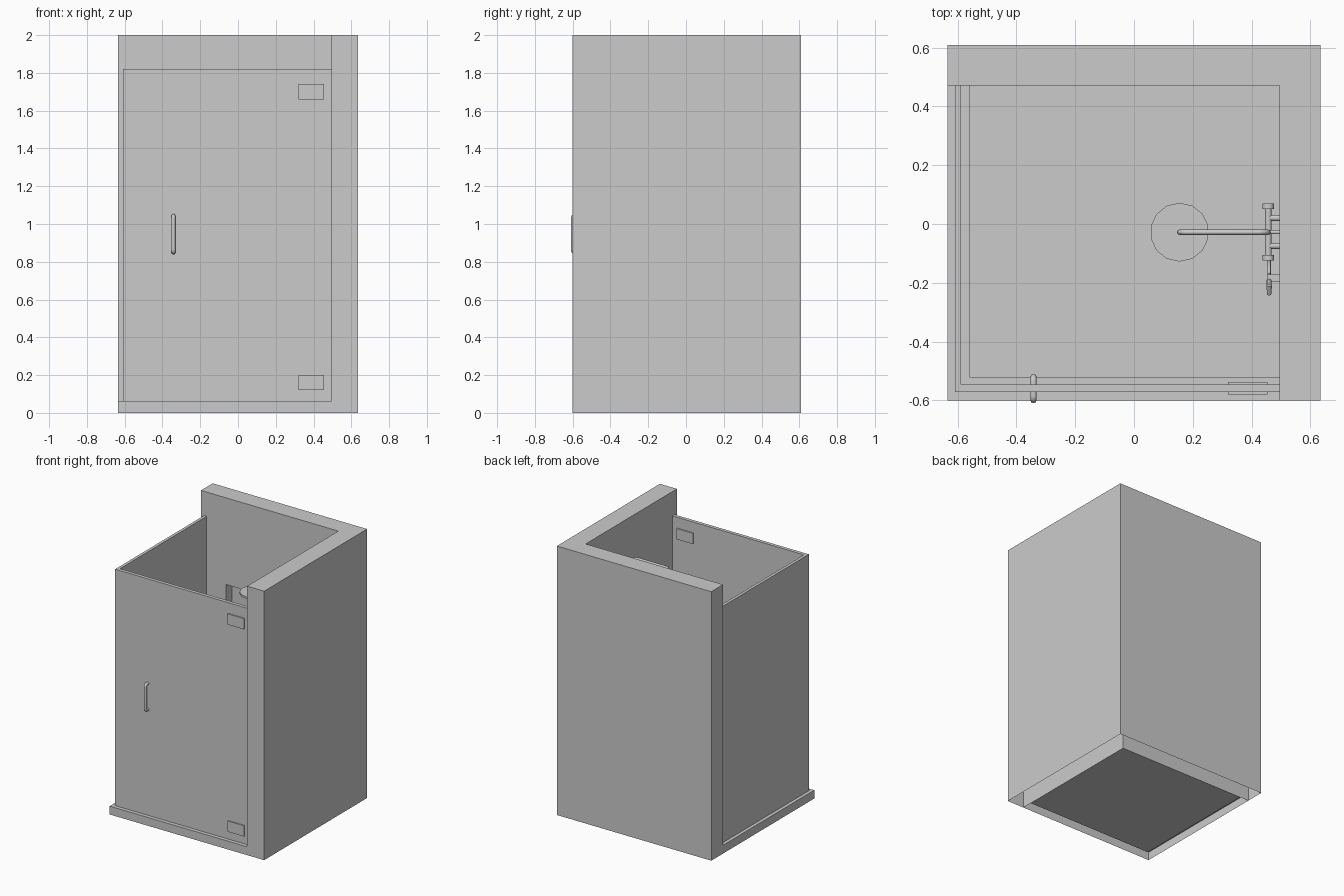
import bpy, bmesh
from mathutils import Vector

if "Cube" in bpy.data.objects:
    bpy.data.objects.remove(bpy.data.objects["Cube"])


def finish(name, bm):
    me = bpy.data.meshes.new(name)
    bm.to_mesh(me)
    bm.free()
    ob = bpy.data.objects.new(name, me)
    bpy.context.collection.objects.link(ob)
    return ob


def prism(name, pts, z0, z1):
    """Closed vertical extrusion of a plan outline (counter-clockwise)."""
    bm = bmesh.new()
    face = bm.faces.new([bm.verts.new((x, y, z0)) for x, y in pts])
    up = bmesh.ops.extrude_face_region(bm, geom=[face])
    bmesh.ops.translate(bm, vec=(0, 0, z1 - z0),
                        verts=[v for v in up['geom'] if isinstance(v, bmesh.types.BMVert)])
    if not any(abs(f.calc_center_median().z - z0) < 1e-6 for f in bm.faces):
        bm.faces.new([v for v in face.verts])
    bmesh.ops.recalc_face_normals(bm, faces=bm.faces)
    return finish(name, bm)


def box(name, x, y, z):
    return prism(name, [(x[0], y[0]), (x[1], y[0]), (x[1], y[1]), (x[0], y[1])], *z)


def smooth(ob):
    bpy.ops.object.select_all(action='DESELECT')
    bpy.context.view_layer.objects.active = ob
    ob.select_set(True)
    bpy.ops.object.shade_smooth_by_angle(angle=0.7)


def rod(name, a, b, r, r2=None, sides=14):
    """Cylinder or cone between two points."""
    a, b = Vector(a), Vector(b)
    bm = bmesh.new()
    bmesh.ops.create_cone(bm, cap_ends=True, segments=sides, radius1=r,
                          radius2=r if r2 is None else r2, depth=(b - a).length)
    bm.transform((b - a).to_track_quat('Z', 'Y').to_matrix().to_4x4())
    bmesh.ops.translate(bm, vec=(a + b) / 2, verts=bm.verts)
    ob = finish(name, bm)
    smooth(ob)
    return ob


def rounded(pts, rad, steps=5):
    """Path with its inner corners rounded off."""
    pts = [Vector(p) for p in pts]
    out = [pts[0]]
    for p, c, n in zip(pts, pts[1:], pts[2:]):
        a = c + (p - c).normalized() * rad
        b = c + (n - c).normalized() * rad
        for i in range(steps + 1):
            t = i / steps
            out.append(a * (1 - t) ** 2 + c * 2 * t * (1 - t) + b * t * t)
    return out + [pts[-1]]


def tube(name, pts, r, rad=0.015):
    cu = bpy.data.curves.new(name, 'CURVE')
    cu.dimensions = '3D'
    cu.bevel_depth = r
    cu.bevel_resolution = 2
    cu.use_fill_caps = True
    path = rounded(pts, rad)
    sp = cu.splines.new('POLY')
    sp.points.add(len(path) - 1)
    for q, p in zip(sp.points, path):
        q.co = (*p, 1)
    ob = bpy.data.objects.new(name, cu)
    bpy.context.collection.objects.link(ob)
    return ob


def open_bottom(ob):
    bm = bmesh.new()
    bm.from_mesh(ob.data)
    low = [f for f in bm.faces if all(v.co.z < 1e-4 for v in f.verts)]
    bmesh.ops.delete(bm, geom=low, context='FACES_ONLY')
    bm.to_mesh(ob.data)
    bm.free()


L, R, F, B = -0.635, 0.635, -0.60, 0.61      # outer limits
IX, IY = 0.495, 0.472                        # inner wall faces

# L-shaped walls with a recessed shelf niche in the back wall
walls = prism("walls", [(IX, F), (R, F), (R, B), (L, B), (L, IY), (IX, IY)], 0, 2)
cutter = box("niche_cutter", (-0.43, -0.03), (IY - 0.1, IY + 0.07), (1.0, 1.355))
cutter.hide_render = True
mod = walls.modifiers.new("niche", 'BOOLEAN')
mod.object = cutter
mod.operation = 'DIFFERENCE'
mod.solver = 'EXACT'
bpy.context.view_layer.objects.active = walls
bpy.ops.object.modifier_apply(modifier="niche")
bpy.data.objects.remove(cutter)
open_bottom(walls)

# Curb and floor
curb = prism("curb", [(L, F), (IX, F), (IX, -0.52), (-0.56, -0.52), (-0.56, IY), (L, IY)], 0, 0.062)
open_bottom(curb)
box("floor", (-0.56, IX), (-0.52, IY), (0, 0.003))
rod("drain", (-0.033, -0.024, 0), (-0.033, -0.024, 0.005), 0.055, sides=16)

# Glass enclosure
prism("glass", [(-0.61, -0.572), (IX, -0.572), (IX, -0.546), (-0.588, -0.546),
                (-0.588, IY), (-0.61, IY)], 0.062, 1.82)

# Door hinges
for name, z in (("lower_hinge", 0.12), ("upper_hinge", 1.66)):
    box(name, (0.32, 0.455), (-0.58, -0.538), (z, z + 0.08))

# Door pulls on both faces
for name, y in (("outer_handle", -0.599), ("inner_handle", -0.521)):
    tube(name, [(-0.342, -0.559, 0.85), (-0.342, y, 0.85), (-0.342, y, 1.043),
                (-0.342, -0.559, 1.043)], 0.011)

# Overhead shower: riser, arm, head
X, Y = 0.457, -0.028
tube("riser_and_arm", [(X, Y, 1.0), (X, Y, 1.72), (0.155, Y, 1.72), (0.155, Y, 1.65)], 0.009, 0.04)
rod("shower_head", (0.155, Y, 1.635), (0.155, Y, 1.65), 0.1)
rod("riser_bracket", (X, Y, 1.6), (IX + 0.005, Y, 1.6), 0.007)

# Bar mixer with end knobs and wall unions
rod("mixer_body", (X, -0.12, 1.0), (X, 0.065, 1.0), 0.011)
for i, y in enumerate((-0.115, 0.06)):
    rod(f"mixer_knob_{i}", (X, y - 0.009, 1.0), (X, y + 0.009, 1.0), 0.02)
for i, y in enumerate((-0.075, 0.02)):
    rod(f"wall_union_{i}", (X, y, 1.0), (IX + 0.005, y, 1.0), 0.01)

# Hand shower in its wall holder, with hose
box("hand_shower_holder", (0.452, IX), (-0.197, -0.172), (1.19, 1.22))
rod("hand_shower_grip", (0.46, -0.175, 1.12), (0.46, -0.215, 1.31), 0.008, 0.009)
rod("hand_shower_spray", (0.46, -0.208, 1.325), (0.46, -0.24, 1.31), 0.01, 0.007)
tube("hose", [(0.46, -0.1, 1.0), (0.46, -0.1, 0.6), (0.46, -0.175, 0.6), (0.46, -0.175, 1.13)], 0.006, 0.036)
